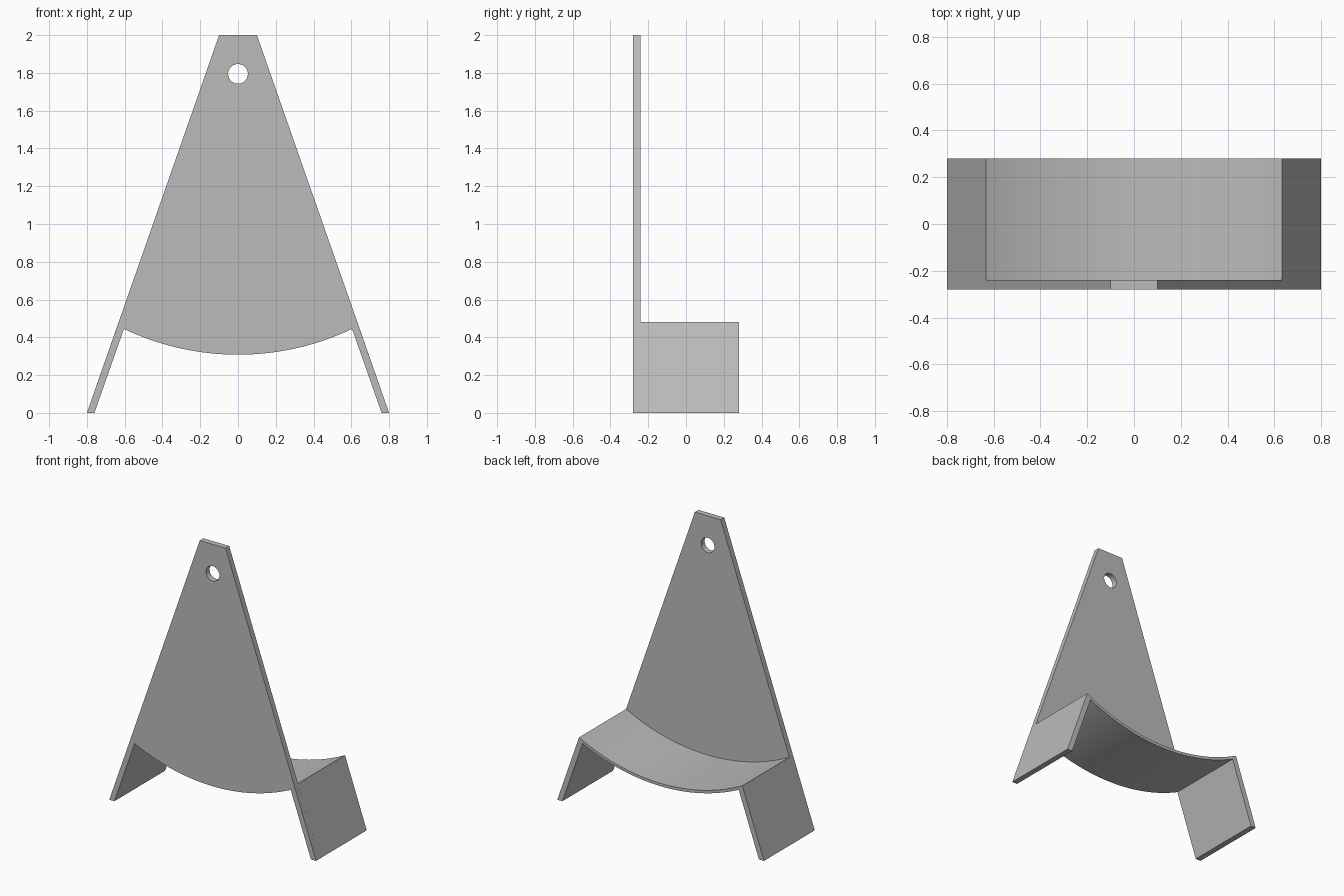
import bpy, bmesh, math
from mathutils import Vector

cube = bpy.data.objects.get("Cube")
if cube:
    bpy.data.objects.remove(cube, do_unlink=True)

GREY = (0.5, 0.5, 0.5, 1.0)
mat = bpy.data.materials.new("plain grey")
mat.use_nodes = True
mat.diffuse_color = GREY
mat.node_tree.nodes["Principled BSDF"].inputs["Base Color"].default_value = GREY

FRONT, PLATE_BACK, BACK = -0.28, -0.24, 0.28
ARC_Z, LOWER_R, UPPER_R = 1.712, 1.404, 1.384


def arc(radius, half_width, n=48):
    """Trough curve in the xz plane, from left (+x) to right (-x)."""
    a = math.asin(half_width / radius)
    angles = [a - 2 * a * i / n for i in range(n + 1)]
    return [(radius * math.sin(t), ARC_Z - radius * math.cos(t)) for t in angles]


def build(name, loops, y0, y1):
    """Fill closed xz loops (outline first, then holes) and extrude along y."""
    bm = bmesh.new()
    for loop in loops:
        verts = [bm.verts.new((x, y0, z)) for x, z in loop]
        for i, v in enumerate(verts):
            bm.edges.new((v, verts[i - 1]))
    bmesh.ops.triangle_fill(bm, use_beauty=True, edges=bm.edges[:], normal=Vector((0, -1, 0)))
    ext = bmesh.ops.extrude_face_region(bm, geom=bm.faces[:], use_keep_orig=True)
    moved = [g for g in ext["geom"] if isinstance(g, bmesh.types.BMVert)]
    bmesh.ops.translate(bm, vec=(0, y1 - y0, 0), verts=moved)
    bmesh.ops.recalc_face_normals(bm, faces=bm.faces[:])
    mesh = bpy.data.meshes.new(name)
    bm.to_mesh(mesh)
    bm.free()
    mesh.materials.append(mat)
    obj = bpy.data.objects.new(name, mesh)
    bpy.context.collection.objects.link(obj)
    bpy.ops.object.select_all(action='DESELECT')
    obj.select_set(True)
    bpy.context.view_layer.objects.active = obj
    bpy.ops.object.shade_smooth_by_angle(angle=math.radians(25))
    return obj


# Shared underside: both feet and the lower trough curve
underside = [(0.8, 0), (0.76, 0)] + arc(LOWER_R, 0.604) + [(-0.76, 0), (-0.8, 0)]

# Tall tapered front plate with a hanging hole
hole = [(0.052 * math.cos(math.tau * i / 48), 1.795 + 0.052 * math.sin(math.tau * i / 48))
        for i in range(48)]
build("front_plate", [underside + [(-0.1, 2), (0.1, 2)], hole], FRONT, PLATE_BACK)

# Curved trough with its two slanted legs
trough_top = arc(UPPER_R, 0.632)
build("trough_and_legs", [underside + trough_top[::-1]], PLATE_BACK, BACK)
